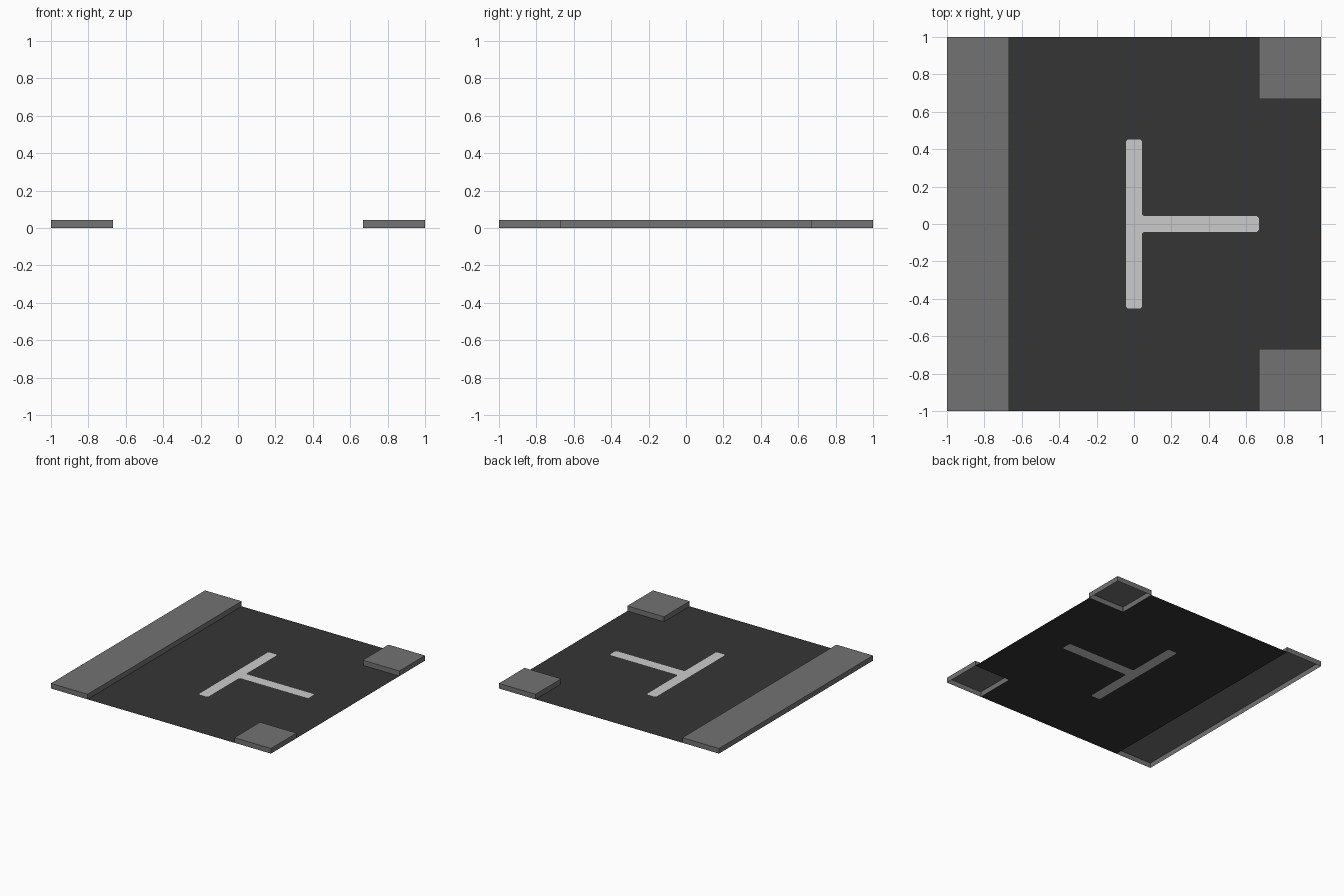
import bpy, bmesh
from mathutils import Vector

if "Cube" in bpy.data.objects:
    bpy.data.objects.remove(bpy.data.objects["Cube"])

H = 0.042      # kerb height
K = 0.667      # inner kerb line
W = 0.042      # half width of painted line
L = 0.453      # half length of painted cross bar


def material(name, v):
    m = bpy.data.materials.new(name)
    m.diffuse_color = (v, v, v, 1)
    m.use_nodes = True
    m.node_tree.nodes["Principled BSDF"].inputs["Base Color"].default_value = m.diffuse_color
    return m


asphalt = material("dark asphalt", 0.036)
concrete = material("grey concrete", 0.17)
paint = material("pale road paint", 0.60)


def chamfer(points, d, only=None):
    """Cut the corners of an outline (all, or only the listed ones)."""
    out = []
    for i, p in enumerate(points):
        p = Vector(p)
        if only is not None and i not in only:
            out.append(p)
            continue
        for q in (points[i - 1], points[(i + 1) % len(points)]):
            out.append(p + (Vector(q) - p).normalized() * d)
    return out


def loop(bm, pts, z=0.0):
    return [bm.verts.new((p[0], p[1], z)) for p in pts]


def finish(bm, name, mats):
    me = bpy.data.meshes.new(name)
    bm.to_mesh(me)
    bm.free()
    for m in mats:
        me.materials.append(m)
    bpy.context.collection.objects.link(bpy.data.objects.new(name, me))


# outline of the T-shaped road marking, used as a hole and as a face
tee = chamfer([(-W, -L), (W, -L), (W, -W), (K, -W), (K, W), (W, W), (W, L), (-W, L)], 0.01)

# road surface: flat sheet around the kerbs with the marking cut out
road = chamfer([(-K, -1), (K, -1), (K, -K), (1, -K), (1, K), (K, K), (K, 1), (-K, 1)],
               0.007, only=(2, 5))
bm = bmesh.new()
edges = []
for pts in (road, tee):
    vs = loop(bm, pts)
    edges += [bm.edges.new((vs[i - 1], vs[i])) for i in range(len(vs))]
bmesh.ops.triangle_fill(bm, edges=edges, use_beauty=True, normal=(0, 0, 1))
for f in bm.faces:
    if f.normal.z < 0:
        f.normal_flip()
finish(bm, "road_surface", [asphalt])

# painted marking, flush with the road
bm = bmesh.new()
bm.faces.new(loop(bm, tee))
finish(bm, "road_marking", [paint])


# pavements: top and walls, open underneath
def pavement(name, pts):
    bm = bmesh.new()
    low, top = loop(bm, pts), loop(bm, pts, H)
    bm.faces.new(top)
    for i in range(len(pts)):
        bm.faces.new((low[i - 1], low[i], top[i], top[i - 1]))
    finish(bm, name, [concrete])


pavement("long_pavement", [(-1, -1), (-K, -1), (-K, 1), (-1, 1)])
pavement("front_corner_pavement", chamfer([(K, -1), (1, -1), (1, -K), (K, -K)], 0.007, only=(3,)))
pavement("back_corner_pavement", chamfer([(K, K), (1, K), (1, 1), (K, 1)], 0.007, only=(0,)))
